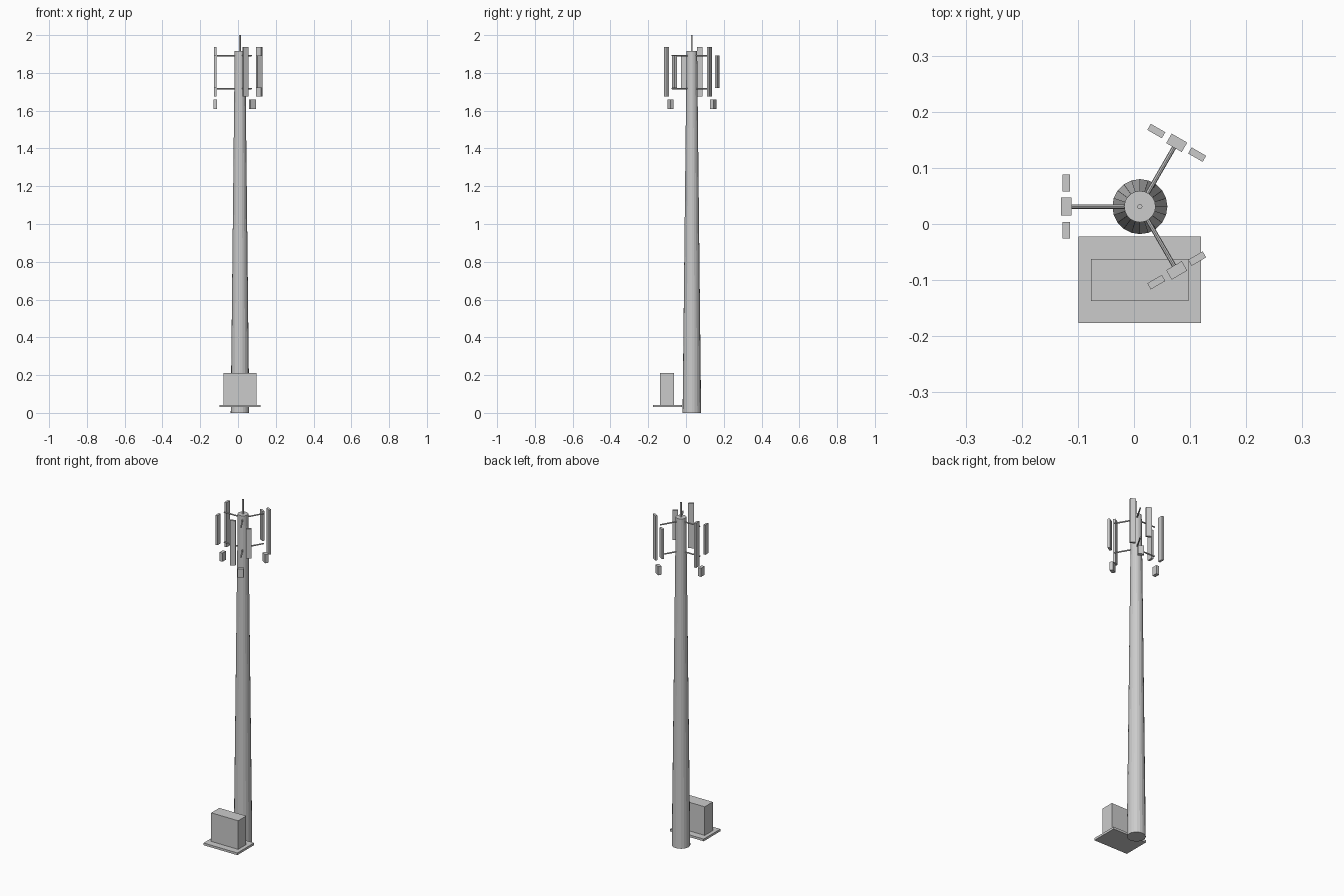
import bpy
from math import radians
from mathutils import Matrix, Vector

old = bpy.data.objects.get("Cube")
if old:
    bpy.data.objects.remove(old, do_unlink=True)

GREY = (0.6, 0.6, 0.6, 1)
mat = bpy.data.materials.new("light grey")
mat.use_nodes = True
mat.diffuse_color = GREY
mat.node_tree.nodes["Principled BSDF"].inputs["Base Color"].default_value = GREY

AXIS = Vector((0.0105, 0.031, 0))  # centre line of the mast


def finish(name, matrix):
    ob = bpy.context.object
    ob.name = name
    ob.matrix_world = matrix
    ob.data.materials.append(mat)
    return ob


def box(name, low, high, turn=Matrix()):
    low, high = Vector(low), Vector(high)
    bpy.ops.mesh.primitive_cube_add(size=1)
    bpy.context.object.data.transform(Matrix.Diagonal((*(high - low), 1)))
    return finish(name, turn @ Matrix.Translation((low + high) / 2))


def tube(name, r1, r2, start, length, sides, turn=Matrix()):
    # Tapered tube running along local z from its start
    bpy.ops.mesh.primitive_cone_add(vertices=sides, radius1=r1, radius2=r2, depth=length)
    bpy.context.object.data.transform(Matrix.Translation((0, 0, length / 2)))
    return finish(name, Matrix.Translation(start) @ turn)


# Mast and lightning rod
tube("mast", 0.049, 0.028, AXIS, 1.915, 20)
tube("lightning_rod", 0.0045, 0.0045, AXIS + Vector((0, 0, 1.91)), 0.09, 12)

# Equipment cabinet on its slab
box("slab", (-0.099, -0.176, 0.03), (0.119, -0.022, 0.043))
box("cabinet", (-0.077, -0.137, 0.043), (0.097, -0.0625, 0.21))

# Three antenna sectors; local x points outward
for label, angle in (("back", 60), ("right", 180), ("front", -60)):
    spin = Matrix.Rotation(radians(angle), 4, "Z")
    place = Matrix.Translation(AXIS) @ spin
    for level, z in (("lower", 1.717), ("upper", 1.892)):
        tube(f"{label}_{level}_arm", 0.004, 0.004, AXIS + Vector((0, 0, z)),
             0.122, 8, spin @ Matrix.Rotation(radians(90), 4, "Y"))
    box(f"{label}_tall_panel", (0.125, -0.057, 1.675), (0.1375, -0.027, 1.936), place)
    box(f"{label}_short_panel", (0.125, 0.027, 1.719), (0.1375, 0.057, 1.892), place)
    box(f"{label}_radio_unit", (0.1215, -0.016, 1.608), (0.141, 0.016, 1.658), place)
